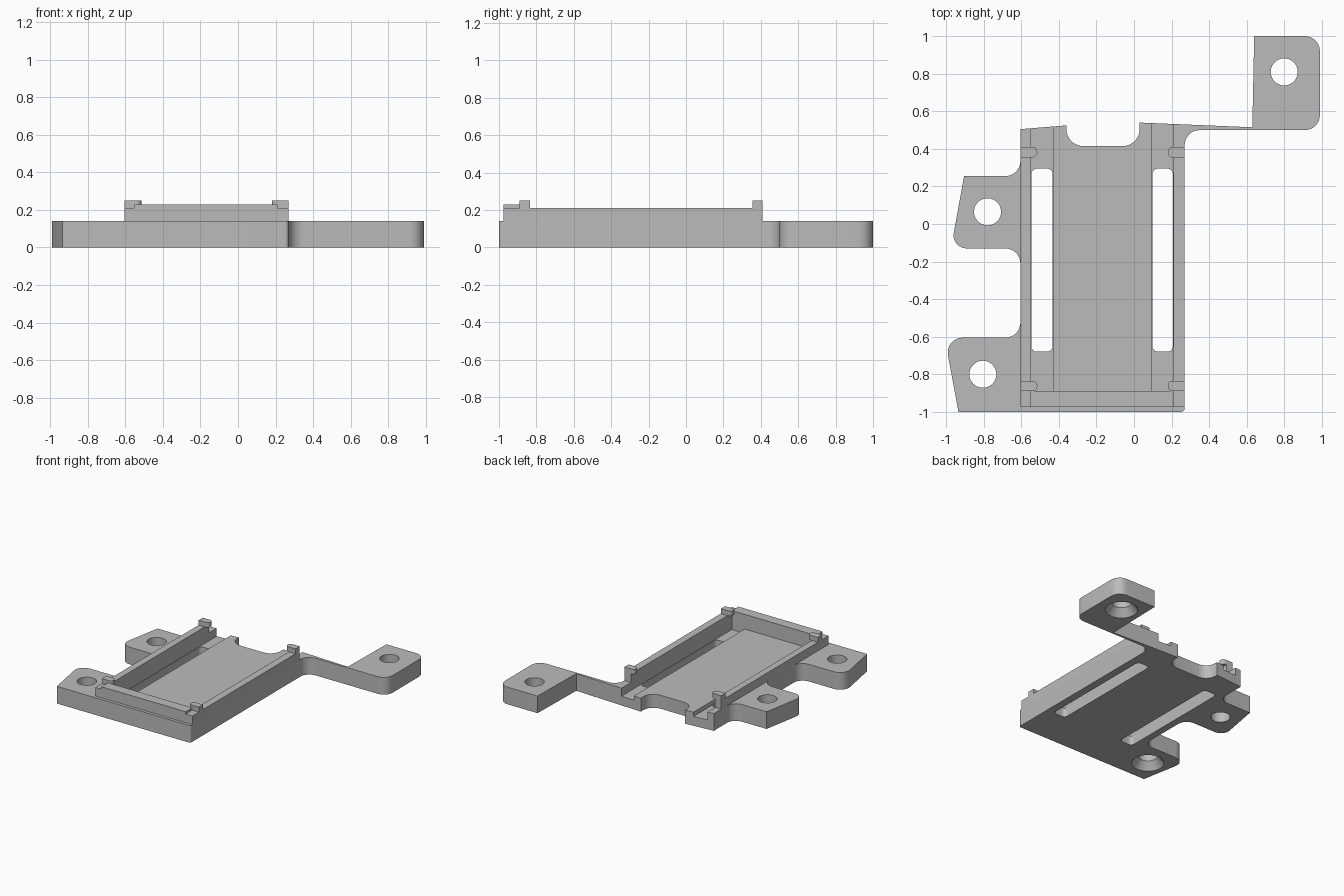
import bpy, bmesh, math
from mathutils import Vector

cube = bpy.data.objects.get("Cube")
if cube:
    bpy.data.objects.remove(cube, do_unlink=True)

grey = bpy.data.materials.new("light_grey")
grey.use_nodes = True
grey.diffuse_color = (0.5, 0.5, 0.5, 1)
grey.node_tree.nodes["Principled BSDF"].inputs["Base Color"].default_value = (0.5, 0.5, 0.5, 1)


def rounded(corners, steps=8):
    """Turn (x, y, radius) corners into an outline with filleted corners."""
    out = []
    n = len(corners)
    for i, (x, y, r) in enumerate(corners):
        p = Vector((x, y))
        if r == 0:
            out.append(p)
            continue
        a = (Vector(corners[i - 1][:2]) - p).normalized()
        b = (Vector(corners[(i + 1) % n][:2]) - p).normalized()
        half = a.angle(b) / 2
        centre = p + (a + b).normalized() * (r / math.sin(half))
        start = p + a * (r / math.tan(half)) - centre
        end = p + b * (r / math.tan(half)) - centre
        sweep = math.pi - 2 * half
        for k in range(steps + 1):
            t = k / steps
            out.append(centre + (start * math.sin((1 - t) * sweep)
                                 + end * math.sin(t * sweep)) / math.sin(sweep))
    return out


def finish(name, bm):
    bmesh.ops.recalc_face_normals(bm, faces=bm.faces)
    mesh = bpy.data.meshes.new(name)
    bm.to_mesh(mesh)
    bm.free()
    mesh.materials.append(grey)
    obj = bpy.data.objects.new(name, mesh)
    bpy.context.collection.objects.link(obj)
    return obj


def prism(name, corners, z0, z1):
    bm = bmesh.new()
    face = bm.faces.new([bm.verts.new((p.x, p.y, z0)) for p in rounded(corners)])
    top = bmesh.ops.extrude_face_region(bm, geom=[face])["geom"]
    bmesh.ops.translate(bm, vec=(0, 0, z1 - z0),
                        verts=[v for v in top if isinstance(v, bmesh.types.BMVert)])
    return finish(name, bm)


def box(name, x0, x1, y0, y1, z0, z1, left=0, right=0):
    """Block with optional corner radii on its -x and +x ends."""
    return prism(name, [(x0, y0, left), (x1, y0, right), (x1, y1, right), (x0, y1, left)], z0, z1)


def cone(name, x, y, z0, z1, r0, r1):
    bm = bmesh.new()
    bmesh.ops.create_cone(bm, cap_ends=True, segments=40, radius1=r0, radius2=r1, depth=z1 - z0)
    bmesh.ops.translate(bm, vec=(x, y, (z0 + z1) / 2), verts=bm.verts)
    return finish(name, bm)


def smooth(obj):
    bpy.ops.object.select_all(action="DESELECT")
    obj.select_set(True)
    bpy.context.view_layer.objects.active = obj
    bpy.ops.object.shade_smooth_by_angle(angle=math.radians(30))


def cut(obj, cutter):
    bpy.context.view_layer.objects.active = obj
    mod = obj.modifiers.new("cut", "BOOLEAN")
    mod.operation = "DIFFERENCE"
    mod.solver = "EXACT"
    mod.object = cutter
    bpy.ops.object.modifier_apply(modifier=mod.name)
    bpy.data.objects.remove(cutter, do_unlink=True)


# Base plate with two side lugs, a rear notch and a rear arm
PLATE = 0.14
WALL = 0.21
base = prism("base_plate", [
    (-0.935, -1, 0), (0.27, -1, 0.02), (0.27, 0.5, 0.08), (0.99, 0.5, 0.08),
    (0.99, 1, 0.08), (0.64, 1, 0), (0.63, 0.515, 0), (0.03, 0.54, 0),
    (0.03, 0.415, 0.09), (-0.36, 0.415, 0.09), (-0.36, 0.525, 0), (-0.605, 0.505, 0),
    (-0.605, 0.255, 0.08), (-0.905, 0.255, 0), (-0.975, -0.13, 0.07), (-0.605, -0.13, 0.08),
    (-0.605, -0.605, 0.08), (-1.008, -0.605, 0.08)], 0, PLATE)

# Tray pocket, deeper side channels and long slots
cut(base, box("pocket_cutter", -0.55, 0.21, -0.89, 0.7, 0.11, 0.3))
for x0, x1 in ((-0.55, -0.43), (0.095, 0.21)):
    cut(base, box("channel_cutter", x0, x1, -0.89, 0.7, 0.075, 0.3))
    cut(base, box("slot_cutter", x0 + 0.003, x1 - 0.003, -0.68, 0.295, -0.1, 0.3, 0.03, 0.03))

# Screw holes, two of them countersunk from below
for x, y, sunk in ((-0.805, -0.8, True), (-0.78, 0.065, False), (0.8, 0.81, True)):
    cut(base, cone("hole_cutter", x, y, -0.1, 0.3, 0.072, 0.072))
    if sunk:
        cut(base, cone("countersink_cutter", x, y, -0.02, 0.06, 0.136, 0.072))
smooth(base)

# Side rails with clip tabs at both ends
for side, x0, x1 in (("right", -0.605, -0.55), ("left", 0.21, 0.27)):
    box(side + "_rail", x0, x1, -0.975, 0.41, PLATE, WALL)
    for end, y0 in (("front", -0.89), ("rear", 0.355)):
        if side == "right":
            tab = box("right_" + end + "_tab", x0, x1 + 0.035, y0, y0 + 0.055, WALL, 0.25, 0, 0.025)
        else:
            tab = box("left_" + end + "_tab", x0 - 0.03, x1, y0, y0 + 0.055, WALL, 0.25, 0.025, 0)
        smooth(tab)

# Front wall between the rails
box("front_wall", -0.55, 0.21, -0.975, -0.89, PLATE, 0.23)
